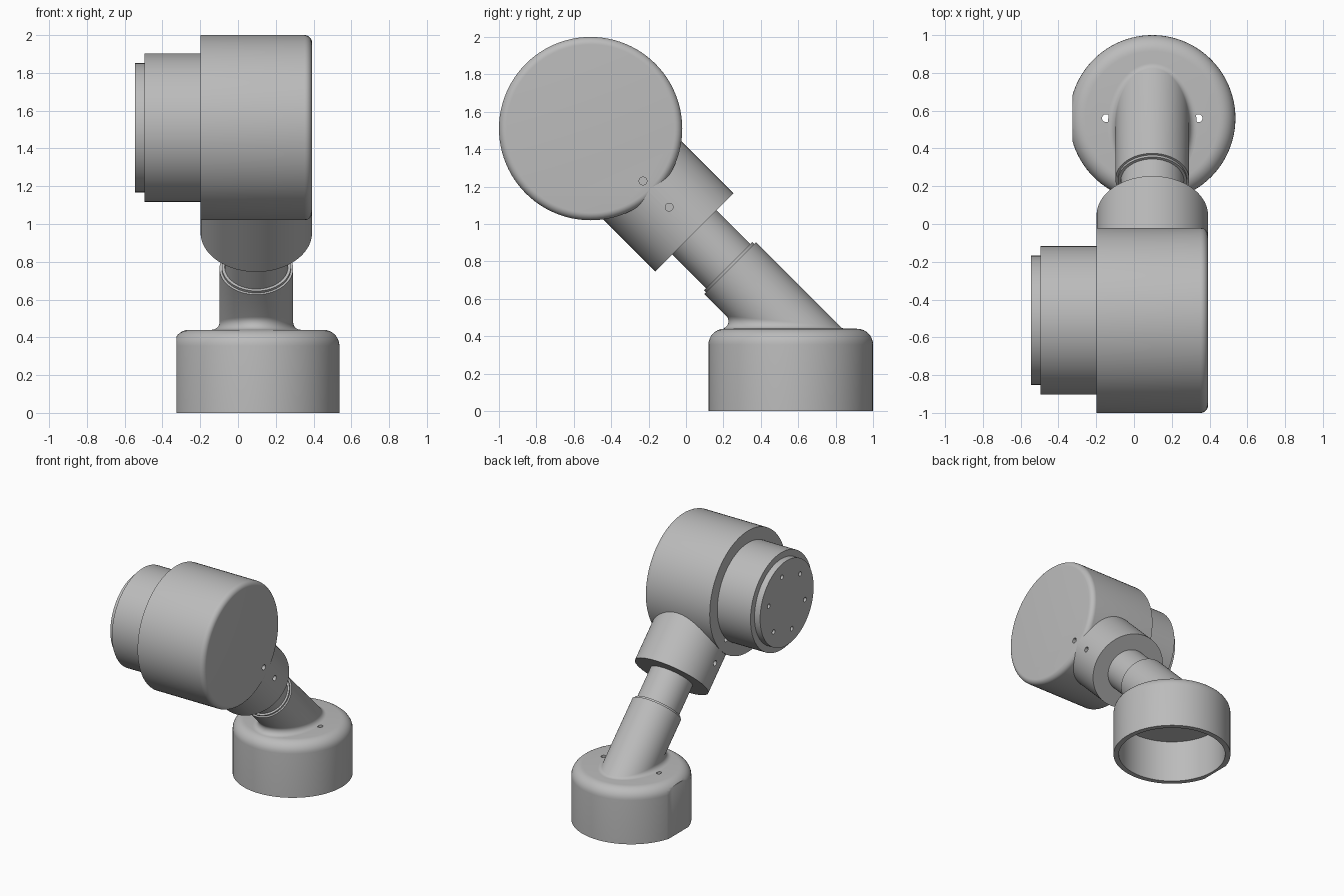
import bpy, bmesh, math
from mathutils import Vector, Matrix

if "Cube" in bpy.data.objects:
    bpy.data.objects.remove(bpy.data.objects["Cube"], do_unlink=True)

SEG = 96
CX = 0.097
HEAD = Vector((CX, -0.51, 1.51))          # centre of the head
DOWN = Vector((0, 1, -1)).normalized()    # arm axis, from head to base
SIDE = Vector((0, 1, 1)).normalized()
BASE_Y, BASE_TOP = 0.56, 0.44

grey = bpy.data.materials.new("plain_grey")
grey.use_nodes = True
grey.diffuse_color = (0.5, 0.5, 0.5, 1)
grey.node_tree.nodes["Principled BSDF"].inputs["Base Color"].default_value = (0.5, 0.5, 0.5, 1)


def make_object(name, bm):
    bmesh.ops.remove_doubles(bm, verts=bm.verts, dist=1e-5)
    bmesh.ops.recalc_face_normals(bm, faces=bm.faces)
    mesh = bpy.data.meshes.new(name)
    bm.to_mesh(mesh)
    bm.free()
    mesh.materials.append(grey)
    obj = bpy.data.objects.new(name, mesh)
    bpy.context.collection.objects.link(obj)
    return obj


def loft(name, rings):
    """Skin a list of equal point rings and close both ends."""
    bm = bmesh.new()
    rows = [[bm.verts.new(p) for p in ring] for ring in rings]
    for a, b in zip(rows, rows[1:]):
        for i in range(len(a)):
            j = (i + 1) % len(a)
            bm.faces.new((a[i], a[j], b[j], b[i]))
    for row in (rows[0], rows[-1]):
        bm.faces.new(row)
    return make_object(name, bm)


def lathe(name, profile, origin, axis, seg=SEG):
    """Turn (radius, distance) pairs around an axis."""
    turn = Matrix.Translation(origin) @ Vector(axis).to_track_quat('Z', 'Y').to_matrix().to_4x4()
    angles = [2 * math.pi * i / seg for i in range(seg)]
    return loft(name, [[turn @ Vector((r * math.cos(a), r * math.sin(a), d)) for a in angles]
                       for r, d in profile])


def rounded(r, d, fillet, steps=8):
    """Quarter-round corner of a turned profile."""
    arc = [math.pi / 2 * i / steps for i in range(steps + 1)]
    return [(r - fillet + fillet * math.cos(a), d - fillet + fillet * math.sin(a)) for a in arc]


def cut(obj, cutters):
    bpy.context.view_layer.objects.active = obj
    for cutter in cutters:
        mod = obj.modifiers.new("cut", 'BOOLEAN')
        mod.operation, mod.solver, mod.object = 'DIFFERENCE', 'EXACT', cutter
        bpy.ops.object.modifier_apply(modifier=mod.name)


def drill(centre, axis, depth, radius=0.021):
    tool = lathe("drill", [(radius, -depth), (radius, depth)], centre, axis, 24)
    tool.hide_render = True
    tools.append(tool)
    return tool


tools = []

# Hollow base cup with a rounded top edge
cup = [(0.40, 0.34), (0.40, 0), (0.44, 0)] + rounded(0.44, BASE_TOP, 0.085)
base = lathe("base_cup", cup, (CX, BASE_Y, 0), (0, 0, 1))

# Flat on one side of the cup, and two screw holes through its top
bm = bmesh.new()
bmesh.ops.create_cube(bm, size=1, matrix=Matrix.Translation((-0.825, BASE_Y, 0.4)))
flat = make_object("flat_cutter", bm)
tools.append(flat)
cut(base, [flat] + [drill((CX + s * 0.245, BASE_Y, 0.4), (0, 0, 1), 0.2) for s in (-1, 1)])

# Lower tube, blended into the cup by a rolling fillet
R, F, STEPS = 0.195, 0.04, 8
angles = [2 * math.pi * i / SEG for i in range(SEG)]
radial = [Vector((math.cos(a), 0, 0)) + SIDE * math.sin(a) for a in angles]
rings = []
for k in range(STEPS + 1):
    ring = []
    for a, out in zip(angles, radial):
        ball = Vector((CX + (R + F) * math.cos(a),
                       BASE_Y - F + (R + F) * math.sqrt(2) * math.sin(a), BASE_TOP + F))
        ring.append(ball + F * Vector((0, 0, -1)).slerp(-out, k / STEPS))
    rings.append(ring)
for r, t in ((R, 1.055), (0.183, 1.055), (0.183, 1.04)):
    rings.append([HEAD + DOWN * t + out * r for out in radial])
lower_tube = loft("lower_tube", rings)

# Inner tube and collar
inner_tube = lathe("inner_tube", [(0.168, 0.7), (0.168, 1.1)], HEAD, DOWN)
collar = lathe("collar", [(0.295, 0.38), (0.295, 0.785)], HEAD, DOWN)

# Head drum, its stepped drum and end cap
head = lathe("head_drum", [(0.49, -0.295)] + rounded(0.49, 0.295, 0.04), HEAD, (1, 0, 0))
side_drum = lathe("side_drum", [(0.393, 0.29), (0.393, 0.592)], HEAD, (-1, 0, 0))
end_cap = lathe("end_cap", [(0.342, 0.58), (0.342, 0.642)], HEAD, (-1, 0, 0))

# Blind holes in both sides of the head and collar
for t in (0.396, 0.594):
    pair = [drill(HEAD + DOWN * t + Vector((s * 0.3, 0, 0)), (1, 0, 0), 0.07) for s in (-1, 1)]
    for part in ((head, collar) if t < 0.5 else (collar,)):
        cut(part, pair)

# Ring of six holes in the end cap
cap_holes = []
for k in range(6):
    a = math.pi / 4 + k * math.pi / 3
    spot = HEAD + Vector((-0.642, -0.24 * math.cos(a), 0.24 * math.sin(a)))
    cap_holes.append(drill(spot, (1, 0, 0), 0.05, 0.018))
cut(end_cap, cap_holes)

for tool in tools:
    bpy.data.objects.remove(tool, do_unlink=True)

# Smooth shading with crisp edges
bpy.ops.object.select_all(action='DESELECT')
for obj in (base, lower_tube, inner_tube, collar, head, side_drum, end_cap):
    obj.select_set(True)
bpy.context.view_layer.objects.active = base
bpy.ops.object.shade_smooth_by_angle(angle=math.radians(30))
